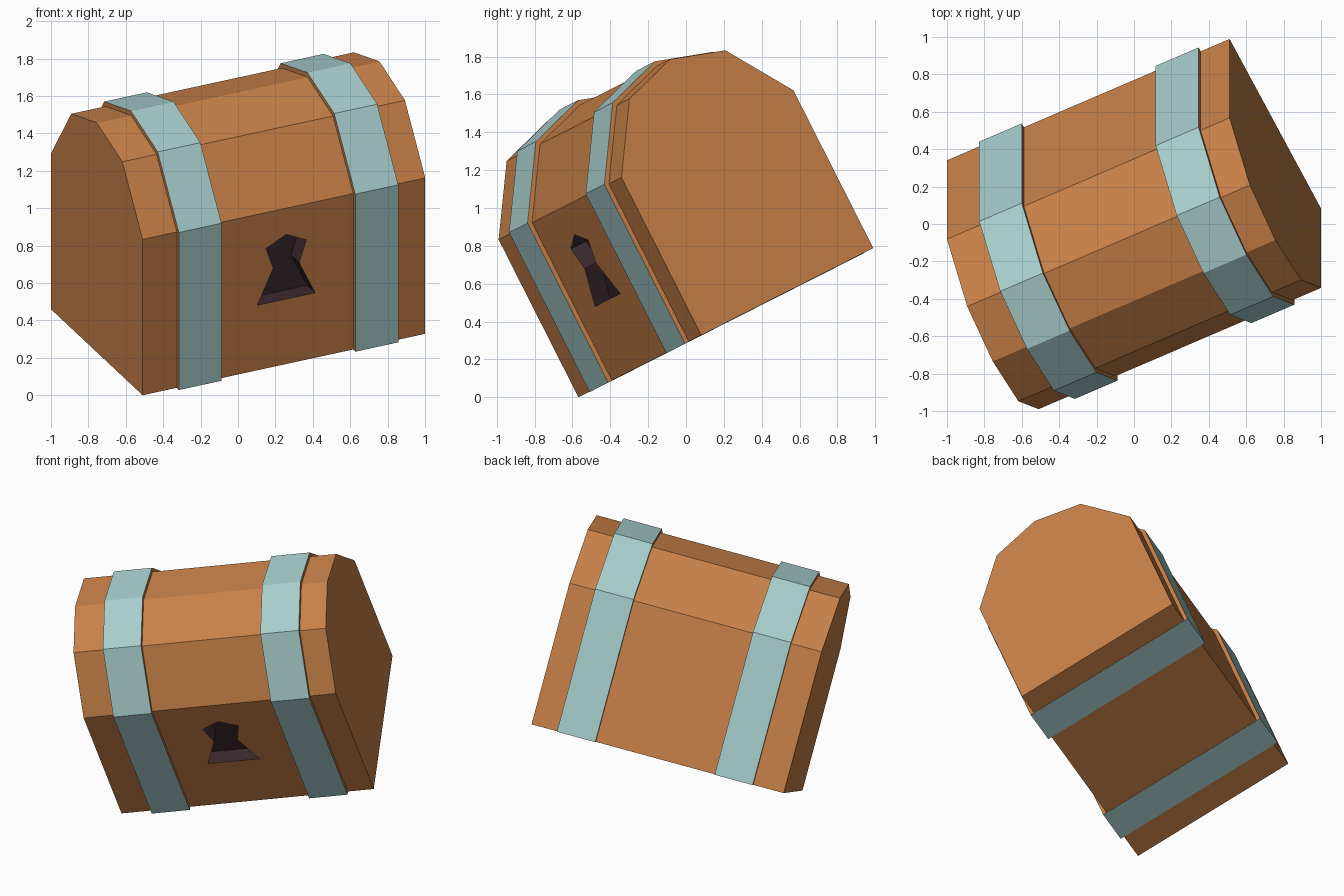
import bpy, bmesh, math
from mathutils import Matrix, Vector

if "Cube" in bpy.data.objects:
    bpy.data.objects.remove(bpy.data.objects["Cube"])


def material(name, color):
    m = bpy.data.materials.new(name)
    # sRGB 0-255 to linear
    lin = [((c / 255 + 0.055) / 1.055) ** 2.4 for c in color]
    m.diffuse_color = (*lin, 1)
    m.use_nodes = True
    m.node_tree.nodes["Principled BSDF"].inputs["Base Color"].default_value = m.diffuse_color
    return m


WOOD = material("orange wood", (200, 129, 72))
METAL = material("pale teal metal", (167, 206, 205))
DARK = material("dark keyhole", (58, 40, 46))

LENGTH, DEPTH, WALL = 1.677, 1.13, 0.934

# The chest is built upright (length, depth, height), then tipped into its pose
POSE = (Matrix.Translation((-0.51, -0.568, 0))
        @ Matrix.Rotation(math.radians(26.85), 4, 'X')
        @ Matrix.Rotation(math.radians(25.7), 4, 'Z'))

# End profile (depth, height): walls and a four-sided rounded lid
PROFILE = [(0, 0), (0, WALL), (0.25, 1.285), (DEPTH / 2, 1.375),
           (DEPTH - 0.25, 1.285), (DEPTH, WALL), (DEPTH, 0)]


def finish(name, bm, mats):
    bmesh.ops.recalc_face_normals(bm, faces=bm.faces)
    bm.transform(POSE)
    mesh = bpy.data.meshes.new(name)
    bm.to_mesh(mesh)
    bm.free()
    for m in mats:
        mesh.materials.append(m)
    ob = bpy.data.objects.new(name, mesh)
    bpy.context.collection.objects.link(ob)
    return ob


def prism(name, points, direction, mats, index):
    bm = bmesh.new()
    face = bm.faces.new([bm.verts.new(p) for p in points])
    new = bmesh.ops.extrude_face_region(bm, geom=[face])["geom"]
    bmesh.ops.translate(bm, vec=direction,
                        verts=[g for g in new if isinstance(g, bmesh.types.BMVert)])
    for f in bm.faces:
        f.material_index = index
    return finish(name, bm, mats)


def offset(points, side, bottom):
    """Mitred outward offset; the last edge is the chest's underside."""
    n = len(points)
    lines = []
    for i in range(n):
        a, b = Vector(points[i]), Vector(points[(i + 1) % n])
        e = (b - a).normalized()
        normal = Vector((-e.y, e.x))
        lines.append((normal, normal.dot(a) + (bottom if i == n - 1 else side)))
    out = []
    for i in range(n):
        (n1, c1), (n2, c2) = lines[i - 1], lines[i]
        det = n1.x * n2.y - n1.y * n2.x
        out.append(((c1 * n2.y - c2 * n1.y) / det, (n1.x * c2 - n2.x * c1) / det))
    return out


# Chest body with lid
body = prism("chest_body", [(0, d, h) for d, h in PROFILE], (LENGTH, 0, 0), [WOOD, DARK], 0)

# Keyhole recess cut into the front wall
mid = 0.852
half = [(0.119, 0.718), (0.0765, 0.59), (0.172, 0.389)]
outline = ([(mid, 0.776)] + [(mid + w, h) for w, h in half]
           + [(mid - w, h) for w, h in reversed(half)])
cutter = prism("keyhole_cutter", [(s, -0.1, h) for s, h in outline], (0, 0.2, 0), [WOOD, DARK], 1)
cut = body.modifiers.new("keyhole", 'BOOLEAN')
cut.operation = 'DIFFERENCE'
cut.solver = 'EXACT'
cut.object = cutter
cutter.hide_render = True
cutter.hide_viewport = True
cutter.display_type = 'WIRE'


# Metal bands wrapped right round the chest, with wood-coloured sides
def band(name, start, end):
    bm = bmesh.new()
    outer, inner = offset(PROFILE, 0.025, 0.002), offset(PROFILE, -0.005, -0.005)
    rings = [[bm.verts.new((s, d, h)) for d, h in loop]
             for s, loop in ((start, outer), (end, outer), (end, inner), (start, inner))]
    for r in range(4):
        a, b = rings[r], rings[(r + 1) % 4]
        for i in range(len(a)):
            j = (i + 1) % len(a)
            f = bm.faces.new((a[i], a[j], b[j], b[i]))
            f.material_index = r % 2  # odd rings are the band's sides
    return finish(name, bm, [METAL, WOOD])


band("left_band", 0.203, 0.456)
band("right_band", 1.25, 1.505)
